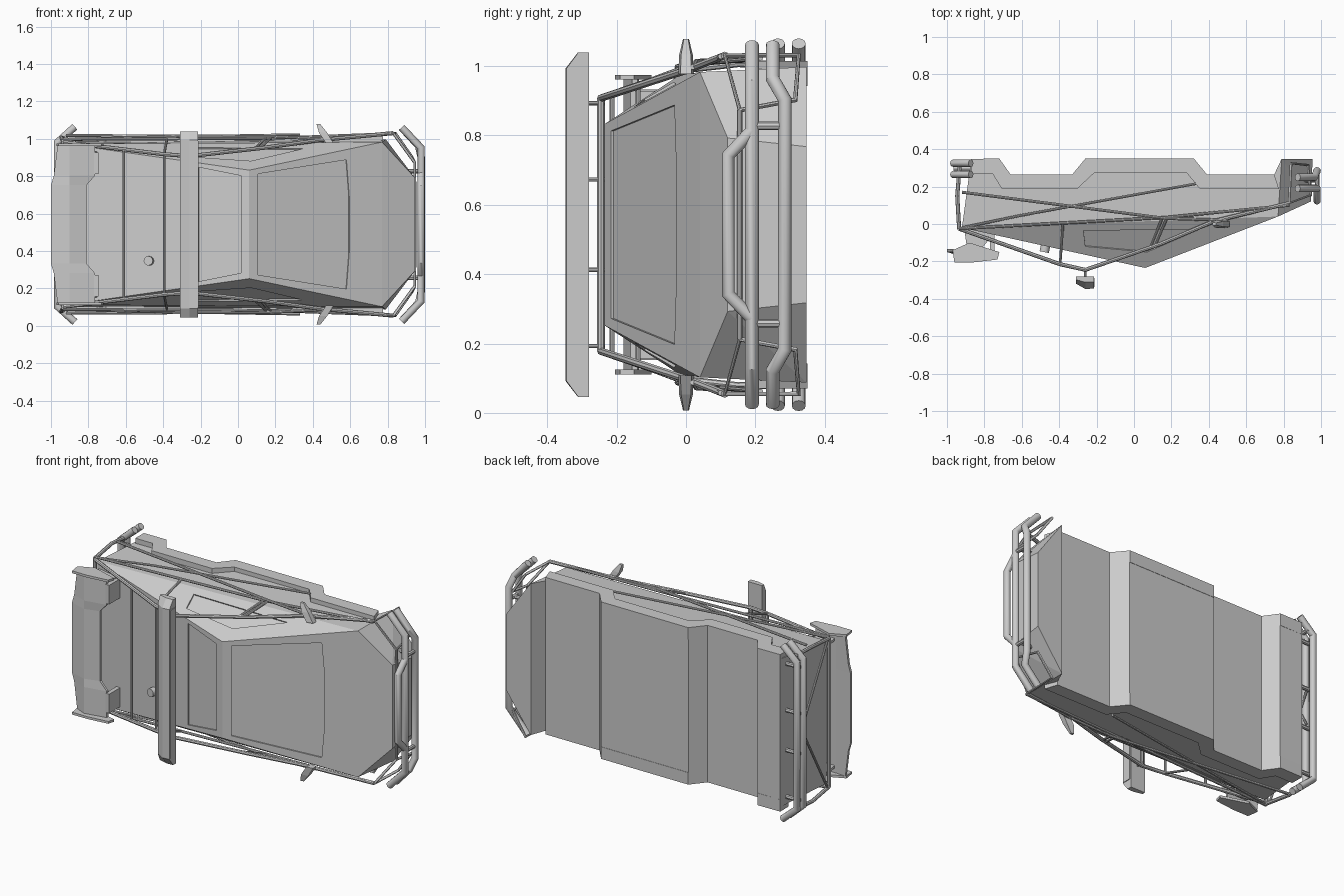
import bpy, bmesh, math
from mathutils import Vector as V

if "Cube" in bpy.data.objects:
    bpy.data.objects.remove(bpy.data.objects["Cube"])

C = 0.5425  # centre plane of the vehicle, which lies on its side (roof towards -y)


def finish(name, bm, angle=0):
    bmesh.ops.recalc_face_normals(bm, faces=bm.faces[:])
    me = bpy.data.meshes.new(name)
    bm.to_mesh(me)
    bm.free()
    ob = bpy.data.objects.new(name, me)
    bpy.context.collection.objects.link(ob)
    return ob


def at(p, s=1):
    return V((p[0], p[1], C + s * p[2]))


def loft(bm, rings):
    """Closed solid through matching rings of points."""
    vs = [[bm.verts.new(p) for p in r] for r in rings]
    n = len(vs[0])
    for a, b in zip(vs, vs[1:]):
        for i in range(n):
            bm.faces.new((a[i], a[(i + 1) % n], b[(i + 1) % n], b[i]))
    bm.faces.new(vs[0])
    bm.faces.new(vs[-1][::-1])


def plate(name, prof, w0, w1, both=True):
    """x/y profile extruded across the width, mirrored when asked."""
    bm = bmesh.new()
    for s in ((1, -1) if both else (1,)):
        loft(bm, [[at((x, y, w), s) for x, y in prof] for w in (w0, w1)])
    return finish(name, bm)


def tube(name, pts, r, both=True, closed=False):
    """Round tube along a path of (x, y, w)."""
    cu = bpy.data.curves.new(name, 'CURVE')
    cu.dimensions = '3D'
    cu.bevel_depth = r
    cu.bevel_resolution = 4 if r > 0.012 else 2
    cu.use_fill_caps = True
    for s in ((1, -1) if both else (1,)):
        sp = cu.splines.new('POLY')
        sp.points.add(len(pts) - 1)
        sp.use_cyclic_u = closed
        for q, p in zip(sp.points, pts):
            q.co = (*at(p, s), 1)
    ob = bpy.data.objects.new(name, cu)
    bpy.context.collection.objects.link(ob)
    bpy.ops.object.select_all(action='DESELECT')
    ob.select_set(True)
    bpy.context.view_layer.objects.active = ob
    bpy.ops.object.convert(target='MESH')
    bpy.ops.object.shade_smooth_by_angle(angle=math.radians(35))


def cross(name, x, y, w, r):
    tube(name, [(x, y, -w), (x, y, w)], r, both=False)


# wedge body: convex shell through its corner points
RIDGE, HOOD, TAIL = (.06, -.235, .29), (.77, .04, .44), (-.92, -.02, .43)
corners = [RIDGE, HOOD, TAIL, (.945, .12, .25), (.955, .348, .225), (.79, .348, .455),
           (-.87, .2, .44), (-.87, .348, .445)]
bm = bmesh.new()
for p in corners:
    for s in (1, -1):
        bm.verts.new(at(p, s))
bmesh.ops.convex_hull(bm, input=bm.verts[:])
bmesh.ops.dissolve_limit(bm, angle_limit=math.radians(1), verts=bm.verts[:], edges=bm.edges[:])
body = finish("body_shell", bm)

# wheel arch and window recess cutters
bm = bmesh.new()
ARCHES = ([(-.72, .35), (-.66, .265), (-.33, .265), (-.26, .35)],
          [(.32, .35), (.39, .265), (.75, .265), (.79, .35)])
for a in ARCHES:
    prof = [(a[0][0], .42)] + a + [(a[-1][0], .42)]
    loft(bm, [[at((x, y, w)) for x, y in prof] for w in (-.7, .7)])


def recess(pts, nrm, d=.008):
    nrm = nrm.normalized()
    loft(bm, [[p + nrm * k for p in pts] for k in (-d, .03)])


k1 = (HOOD[1] - RIDGE[1]) / (HOOD[0] - RIDGE[0])
k2 = (TAIL[1] - RIDGE[1]) / (TAIL[0] - RIDGE[0])
for k, half in ((k1, [(.107, .27), (.58, .345), (.595, .15)]), (k2, [(-.21, .305), (.015, .26)])):
    loop = half + [(x, -w) for x, w in half[::-1]]
    recess([at((x, RIDGE[1] + k * (x - .06), w)) for x, w in loop], V((k, -1, 0)))
n = (V(HOOD) - V(RIDGE)).cross(V(TAIL) - V(RIDGE))
n = n if n.z > 0 else -n
for s in (1, -1):
    side = [(-.27, -.035), (.35, -.03), (.07, -.15), (-.26, -.12)]
    pts = [at((x, y, RIDGE[2] - (n.x * (x - .06) + n.y * (y + .235)) / n.z), s) for x, y in side]
    recess(pts, V((n.x, n.y, s * n.z)))
cutter = finish("cutter", bm)
cutter.hide_render = True
mod = body.modifiers.new("cut", 'BOOLEAN')
mod.operation = 'DIFFERENCE'
mod.solver = 'EXACT'
mod.object = cutter
bpy.context.view_layer.objects.active = body
bpy.ops.object.modifier_apply(modifier="cut")
bpy.data.objects.remove(cutter)

# stepped side skirts following the arches
plate("side_skirts", [(-.87, .348)] + ARCHES[0] + ARCHES[1][:3] +
      [(.775, .187), (.353, .187), (.283, .272), (-.214, .272), (-.305, .187), (-.706, .187),
       (-.755, .267), (-.87, .267)], .40, .472)

# rear wing with end plates and mounts
bm = bmesh.new()
half = [(.42, -.765, -.965), (.26, -.765, -.985), (.21, -.81, -1.0)]
secs = half + [(-w, f, r) for w, f, r in half[::-1]]
loft(bm, [[at(p) for p in ((f, -.155, w), (-.9, -.18, w), (r, -.15, w), (r, -.135, w),
                           (-.9, -.14, w), (f, -.14, w))] for w, f, r in secs])
finish("rear_wing", bm)
plate("wing_end_plates", [(-.97, -.14), (-.96, -.205), (-.86, -.205), (-.73, -.19), (-.72, -.15),
                          (-.88, -.1)], .418, .432)
plate("wing_struts", [(-.91, -.01), (-.89, -.15), (-.83, -.15), (-.74, -.04)], .375, .39)
plate("wing_brackets", [(-.77, -.16), (-.745, -.16), (-.745, -.05), (-.77, -.05)], .27, .385)

# roof light bar with tapered ends, lens and posts
bm = bmesh.new()
loft(bm, [[at((-.31, -.28, w)), at((-.215, -.28, w)), at((-.215, -.28 - d, w)),
           at((-.26, -.28 - d * 1.04, w)), at((-.31, -.28 - d * .6, w))]
          for w, d in ((-.497, .03), (-.45, .065), (.45, .065), (.497, .03))])
finish("light_bar", bm)
plate("light_bar_lens", [(-.22, -.288), (-.211, -.288), (-.211, -.338), (-.22, -.338)],
      -.445, .445, both=False)
for w in (.13, .35):
    tube("light_bar_post", [(-.26, -.285, w), (-.26, -.235, w)], .006)

# roll cage
tube("cage_main_rail", [(-.935, -.025, .44), (-.395, -.215, .375), (-.26, -.245, .365),
                        (.14, -.107, .41), (.43, .016, .45), (.83, .112, .488)], .011)
tube("cage_belt_rail", [(-.935, -.025, .455), (.17, .035, .46), (.83, .1, .485)], .008)
tube("cage_lower_rail", [(-.92, .17, .475), (.17, .03, .47), (.5, .02, .455)], .008)
tube("cage_diagonal", [(-.935, -.025, .46), (-.35, .09, .475), (-.935, -.025, .46)][:1] +
     [(-.7, .02, .468), (.33, .22, .48)][1:], .001)
tube("cage_side_brace", [(-.92, -.02, .45), (-.6, .047, .465), (.33, .215, .48)], .007)
for dx in (0, .025):
    tube("cage_door_brace", [(.09 + dx, -.12 + dx * .3, .405), (.15 + dx, .03, .462)], .007)
tube("cage_rear_brace", [(-.395, -.215, .375), (-.38, .0, .455)], .007)
cross("cage_roof_bar", -.26, -.245, .365, .011)
cross("cage_mid_bar", -.395, -.213, .375, .007)
cross("cage_deck_bar", -.61, -.138, .40, .007)
tube("cage_rear_post", [(-.935, -.025, .445), (-.945, .15, .465), (-.93, .335, .46)], .011)
cross("cage_rear_bar", -.935, -.025, .445, .011)
tube("cage_rear_cross", [(-.94, 0, .44), (-.94, .3, -.1)], .007)

# rear bumper pair
for y in (.265, .325):
    tube("rear_bumper", [(-.872, y, .522), (-.965, y, .44), (-.965, y, -.44), (-.872, y, -.522)],
         .02, both=False)
for w in (.12, .4):
    tube("rear_bumper_mount", [(-.965, .295, w), (-.86, .295, w)], .012)

# front bumper: straight bar, kinked bar and upper hoop
tube("front_bumper_upper", [(.875, .19, .518), (.979, .19, .41), (.979, .19, -.41),
                            (.875, .19, -.518)], .02, both=False)
tube("front_bumper_lower", [(.875, .25, .518), (.965, .25, .42), (.979, .285, .36),
                            (.979, .285, -.36), (.965, .25, -.42), (.875, .25, -.518)],
     .02, both=False)
tube("front_bumper_hoop", [(.979, .19, .27), (.979, .122, .2), (.979, .122, -.2),
                           (.979, .19, -.27)], .019, both=False)
tube("front_bumper_link", [(.979, .19, .285), (.979, .28, .285)], .012)
tube("front_bumper_mount", [(.979, .235, .285), (.9, .235, .285)], .012)
tube("front_corner_frame", [(.83, .112, .488), (.945, .155, .33), (.93, .315, .36),
                            (.84, .325, .488)], .008, closed=True)
cross("front_frame_bar", .945, .155, .33, .008)

# wing mirrors
bm = bmesh.new()
for s in (1, -1):
    loft(bm, [[at((x + dx, y * h, w), s) for dx, y in ((-b, -.028), (b, -.02), (b, .02), (-b, .028))]
              for x, w, b, h in ((.49, .435, .02, .8), (.455, .49, .022, .7), (.43, .536, .01, .3))])
finish("mirrors", bm)

# filler cap on the rear deck
tube("filler_cap", [(-.48, -.15, -.195), (-.47, -.1, -.195)], .025, both=False)
